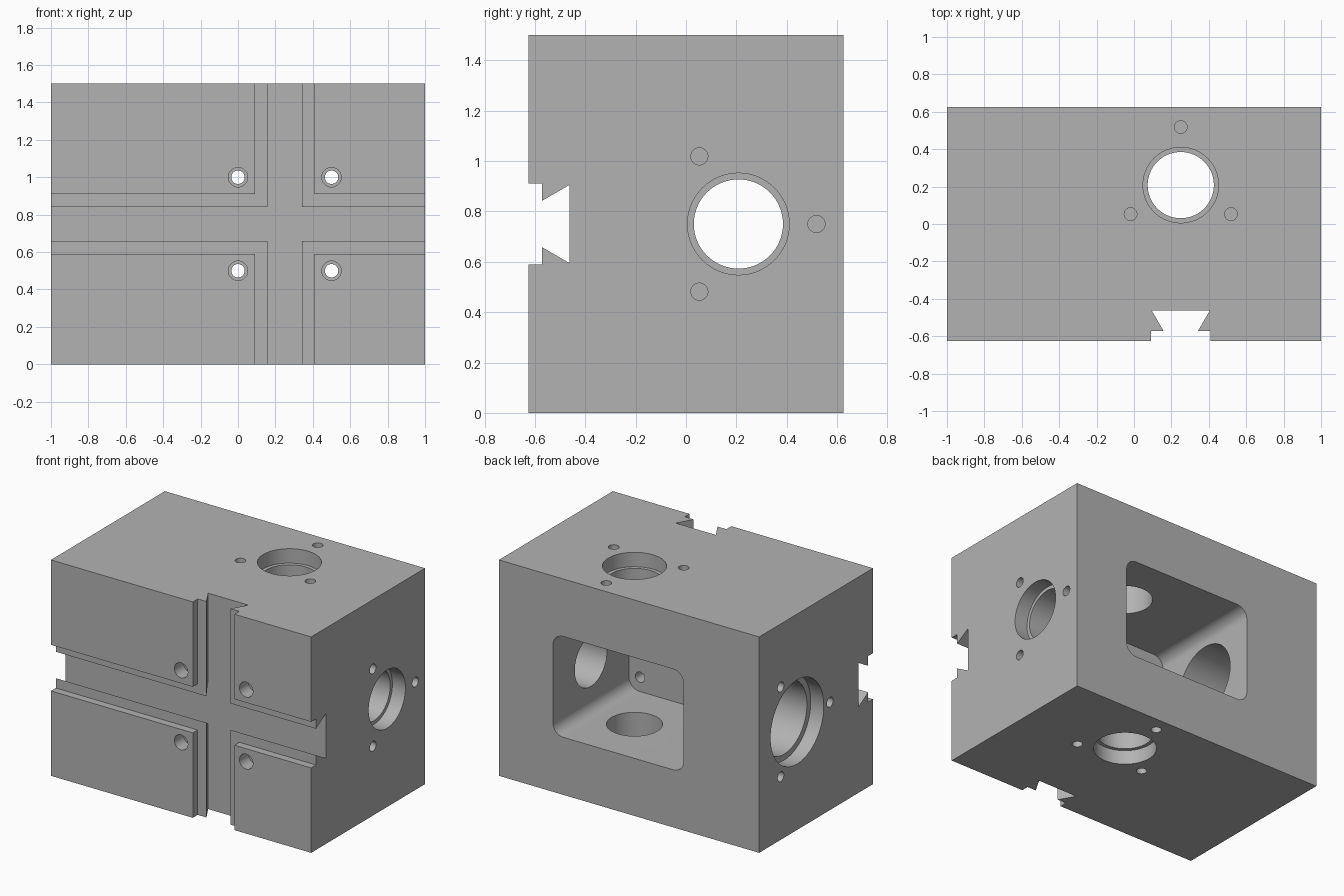
import bpy, bmesh, math
from mathutils import Matrix, Vector

if "Cube" in bpy.data.objects:
    bpy.data.objects.remove(bpy.data.objects["Cube"], do_unlink=True)

W, D, H = 2.0, 1.25, 1.5
CX, CY, CZ = 0.25, 0.208, 0.75        # shared centre lines of bores and grooves

grey = bpy.data.materials.new("machined grey")
grey.use_nodes = True
grey.diffuse_color = (0.45, 0.45, 0.45, 1)
grey.node_tree.nodes["Principled BSDF"].inputs["Base Color"].default_value = grey.diffuse_color


def finish(bm, name):
    bmesh.ops.recalc_face_normals(bm, faces=bm.faces)
    me = bpy.data.meshes.new(name)
    bm.to_mesh(me)
    bm.free()
    ob = bpy.data.objects.new(name, me)
    bpy.context.collection.objects.link(ob)
    return ob


def loft(rings, name):
    """Closed solid through a list of equal-length point rings."""
    bm = bmesh.new()
    loops = [[bm.verts.new(p) for p in ring] for ring in rings]
    n = len(loops[0])
    for a, b in zip(loops, loops[1:]):
        for i in range(n):
            j = (i + 1) % n
            bm.faces.new((a[i], a[j], b[j], b[i]))
    bm.faces.new(loops[0])
    bm.faces.new(loops[-1])
    return finish(bm, name)


def stepped_bore(origin, inward, steps, segments):
    """Turned cutter: steps are (radius, depth) pairs along the inward direction."""
    turn = Vector((0, 0, 1)).rotation_difference(Vector(inward)).to_matrix()
    rings = []
    for r, d in steps:
        ring = []
        for i in range(segments):
            a = math.tau * i / segments
            ring.append(Vector(origin) + turn @ Vector((r * math.cos(a), r * math.sin(a), d)))
        rings.append(ring)
    return loft(rings, "bore_cutter")


def box(size, centre, name):
    bm = bmesh.new()
    bmesh.ops.create_cube(bm, size=1)
    bmesh.ops.transform(bm, matrix=Matrix.Translation(centre) @ Matrix.Diagonal((*size, 1)), verts=bm.verts)
    return bm


cutters = []

# Rear pocket with rounded corners
bm = box((1.005, 1.0, 0.70), (0.083, 0.29, CZ), "pocket")
edges = [e for e in bm.edges if abs((e.verts[0].co - e.verts[1].co).y) > 0.5]
bmesh.ops.bevel(bm, geom=edges, offset=0.08, segments=10, profile=0.5, affect='EDGES')
cutters.append(finish(bm, "pocket_cutter"))

# Crossed dovetail grooves on the front
half = [(0.16, -0.8), (0.16, -0.572), (0.092, -0.572), (0.155, -0.463)]
profile = half + [(-u, y) for u, y in reversed(half)]
cutters.append(loft([[(CX + u, y, z) for u, y in profile] for z in (-0.2, H + 0.2)], "upright_groove"))
cutters.append(loft([[(x, y, CZ + u) for u, y in profile] for x in (-1.2, 1.2)], "level_groove"))

# Main bores, each with a counterbore and three bolt holes:
# face centre, inward direction, counterbore, bore, bolt circle, first bolt direction
Y, Z = Vector((0, 1, 0)), Vector((0, 0, 1))
ports = [
    ((1, CY, CZ), (-1, 0, 0), 0.202, 0.177, 0.31, Y),
    ((-1, CY, CZ), (1, 0, 0), 0.292, 0.25, 0.36, -Y),
    ((CX, CY, H), (0, 0, -1), 0.202, 0.177, 0.31, Y),
    ((CX, CY, 0), (0, 0, 1), 0.202, 0.177, 0.31, Y),
]
for centre, inward, wide, bore, circle, first in ports:
    length = 0.7 if inward[0] > 0 else 0.5
    cutters.append(stepped_bore(centre, inward, [(wide, -0.1), (wide, 0.1), (bore, 0.1), (bore, length)], 64))
    for k in range(3):
        spot = Vector(centre) + Matrix.Rotation(math.tau * k / 3, 3, Vector(inward)) @ first * circle
        cutters.append(stepped_bore(spot, inward, [(0.034, -0.1), (0.034, 0.2)], 24))

# Mounting holes through the front wall
for x in (0.0, 0.5):
    for z in (0.5, 1.0):
        steps = [(0.052, -0.1), (0.052, 0.1), (0.036, 0.1), (0.036, 0.5)]
        cutters.append(stepped_bore((x, -D / 2, z), (0, 1, 0), steps, 32))

# Solid block, cut by everything above
block = finish(box((W, D, H), (0, 0, H / 2), "block"), "housing_block")
for c in cutters:
    mod = block.modifiers.new("cut", 'BOOLEAN')
    mod.operation = 'DIFFERENCE'
    mod.solver = 'EXACT'
    mod.object = c
bpy.context.view_layer.update()
deps = bpy.context.evaluated_depsgraph_get()
result = bpy.data.meshes.new_from_object(block.evaluated_get(deps))
block.modifiers.clear()
block.data = result
for c in cutters:
    bpy.data.objects.remove(c, do_unlink=True)

block.data.materials.clear()
block.data.materials.append(grey)
for p in block.data.polygons:
    p.material_index = 0

# Smooth bores and pocket corners, crisp machined edges
for ob in bpy.context.selected_objects:
    ob.select_set(False)
block.select_set(True)
bpy.context.view_layer.objects.active = block
bpy.ops.object.shade_smooth_by_angle(angle=math.radians(25))
